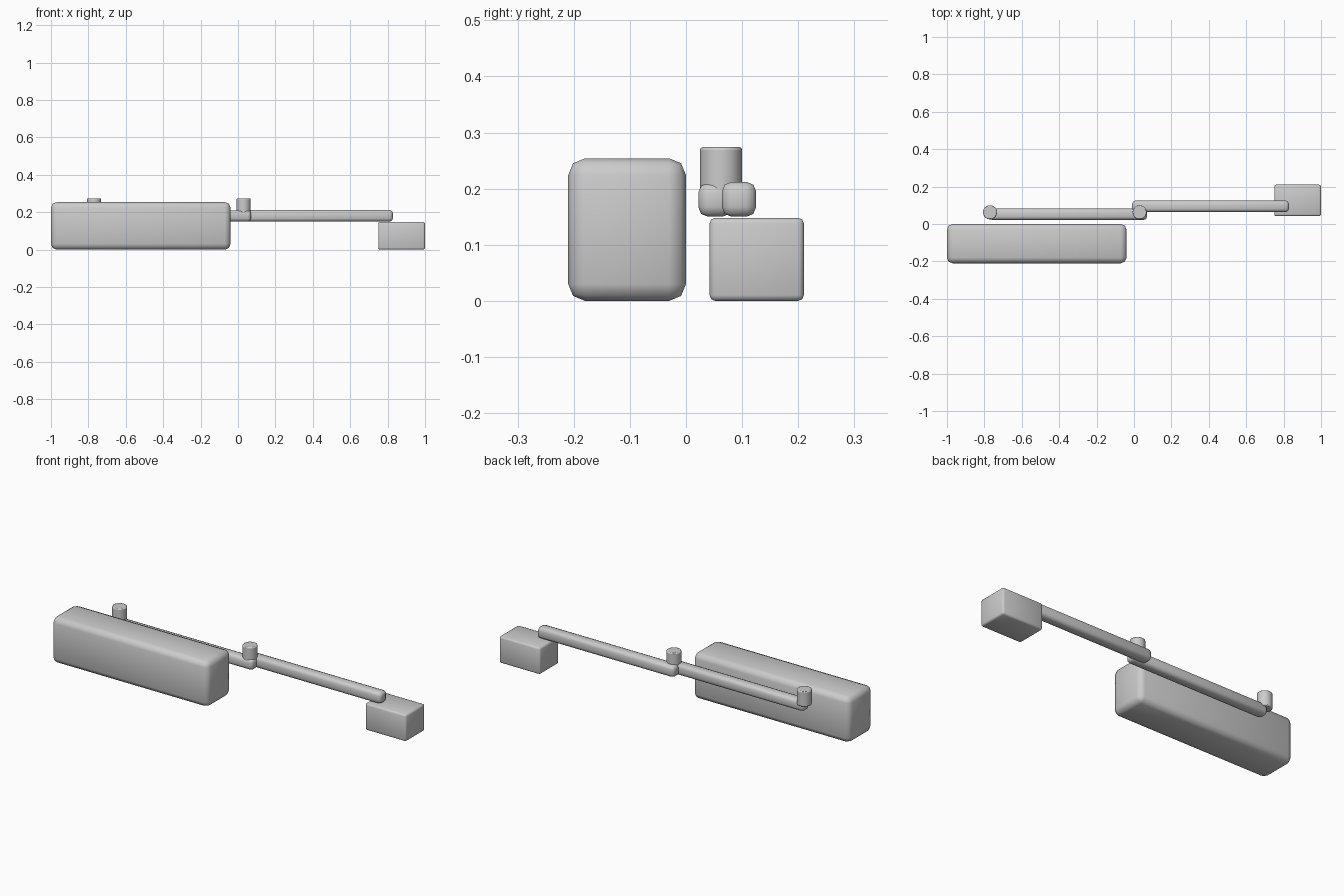
import bpy
import math

cube = bpy.data.objects.get("Cube")
if cube:
    bpy.data.objects.remove(cube, do_unlink=True)

# Single satin grey finish
GREY = (0.6, 0.6, 0.6, 1.0)
metal = bpy.data.materials.new("satin_grey")
metal.use_nodes = True
metal.diffuse_color = GREY
metal.node_tree.nodes["Principled BSDF"].inputs["Base Color"].default_value = GREY


def finish(name, bevel, segments):
    """Name, colour, soften and smooth the active object."""
    obj = bpy.context.object
    obj.name = name
    obj.data.materials.append(metal)
    mod = obj.modifiers.new("Rounded edges", "BEVEL")
    mod.width = bevel
    mod.segments = segments
    mod.limit_method = "ANGLE"
    mod.angle_limit = math.radians(40)
    for poly in obj.data.polygons:
        poly.use_smooth = True
    return obj


def block(name, x, y, z, bevel):
    """Rounded box given as (min, max) ranges."""
    centre = [(a + b) / 2 for a, b in (x, y, z)]
    bpy.ops.mesh.primitive_cube_add(size=1, location=centre)
    bpy.context.object.scale = [b - a for a, b in (x, y, z)]
    bpy.ops.object.transform_apply(location=False, rotation=False, scale=True)
    return finish(name, bevel, 2)


def pin(name, x):
    """Upright pivot pin sunk into the arm."""
    bottom, top = 0.19, 0.274
    bpy.ops.mesh.primitive_cylinder_add(
        vertices=32, radius=0.0375, depth=top - bottom,
        location=(x, 0.0625, (bottom + top) / 2))
    obj = finish(name, 0.005, 2)
    bpy.ops.object.shade_smooth_by_angle(angle=math.radians(50))
    return obj


# Housing and mounting bracket
block("closer_body", (-1.0, -0.04), (-0.21, 0.0), (0.0, 0.254), 0.03)
block("frame_bracket", (0.75, 1.0), (0.042, 0.21), (0.0, 0.148), 0.01)

# Two-part arm, overlapping at the elbow
block("main_arm", (-0.775, 0.07), (0.022, 0.082), (0.15, 0.21), 0.017)
block("forearm", (-0.01, 0.828), (0.064, 0.125), (0.15, 0.212), 0.017)

# Pivots at the shoulder and the elbow
pin("shoulder_pin", -0.77)
pin("elbow_pin", 0.03)
